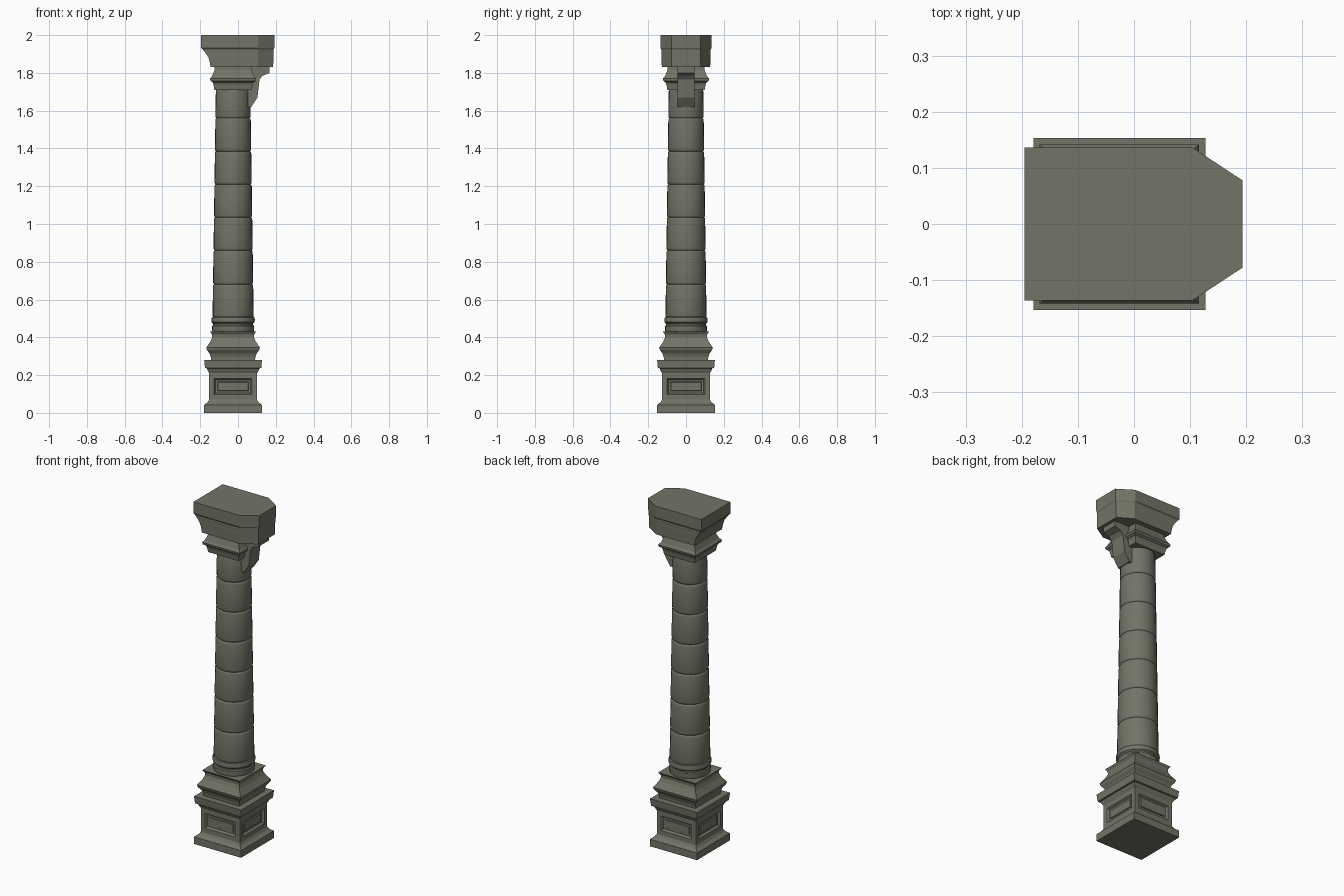
import bpy, bmesh, math

cube = bpy.data.objects.get("Cube")
if cube:
    bpy.data.objects.remove(cube, do_unlink=True)

AXIS_X = -0.026  # the shaft stands off centre

stone = bpy.data.materials.new("olive_grey_stone")
stone.use_nodes = True
COLOUR = (0.17, 0.175, 0.135, 1)
stone.diffuse_color = COLOUR
bsdf = next(n for n in stone.node_tree.nodes if n.type == 'BSDF_PRINCIPLED')
bsdf.inputs["Base Color"].default_value = COLOUR
bsdf.inputs["Roughness"].default_value = 0.8


def finish(name, bm, smooth=False):
    bmesh.ops.recalc_face_normals(bm, faces=bm.faces)
    mesh = bpy.data.meshes.new(name)
    bm.to_mesh(mesh)
    bm.free()
    mesh.materials.append(stone)
    obj = bpy.data.objects.new(name, mesh)
    bpy.context.collection.objects.link(obj)
    if smooth:
        bpy.ops.object.select_all(action='DESELECT')
        obj.select_set(True)
        bpy.context.view_layer.objects.active = obj
        bpy.ops.object.shade_smooth_by_angle(angle=math.radians(35))
    return obj


def loft(rings):
    """Skin a stack of equal-length point rings and cap both ends."""
    bm = bmesh.new()
    loops = [[bm.verts.new(p) for p in ring] for ring in rings]
    n = len(loops[0])
    for low, high in zip(loops, loops[1:]):
        for i in range(n):
            j = (i + 1) % n
            bm.faces.new((low[i], low[j], high[j], high[i]))
    bm.faces.new(loops[0][::-1])
    bm.faces.new(loops[-1])
    return bm


def square_ring(half, z):
    return [(AXIS_X + sx * half, sy * half, z)
            for sx, sy in ((-1, -1), (1, -1), (1, 1), (-1, 1))]


def round_ring(radius, z, n=28):
    return [(AXIS_X + radius * math.cos(math.tau * i / n),
             radius * math.sin(math.tau * i / n), z) for i in range(n)]


# Pedestal with a sunk panel on each side
DIE_LOW, DIE_HIGH = 0.07, 0.21
pedestal = loft([square_ring(h, z) for h, z in (
    (0.153, 0), (0.153, 0.042), (0.143, 0.05), (0.135, 0.056),
    (0.127, DIE_LOW), (0.127, DIE_HIGH), (0.135, 0.225), (0.14, 0.236),
    (0.149, 0.238), (0.153, 0.28))])
bmesh.ops.recalc_face_normals(pedestal, faces=pedestal.faces)
sides = [f for f in pedestal.faces
         if abs(f.normal.z) < 0.1
         and DIE_LOW < f.calc_center_median().z < DIE_HIGH]
for thickness, depth in ((0.027, 0), (0.008, -0.012), (0.01, 0), (0.003, 0.005)):
    bmesh.ops.inset_individual(pedestal, faces=sides, thickness=thickness,
                               depth=depth, use_even_offset=True)
finish("pedestal", pedestal)

# Square moulded base above the pedestal
finish("column_base", loft([square_ring(h, z) for h, z in (
    (0.116, 0.275), (0.118, 0.295), (0.125, 0.315), (0.138, 0.332),
    (0.142, 0.345), (0.132, 0.36), (0.119, 0.38), (0.111, 0.40),
    (0.112, 0.415), (0.122, 0.43))]))

# Round rings under the shaft
finish("base_rings", loft([round_ring(r, z) for r, z in (
    (0.108, 0.425), (0.111, 0.44), (0.111, 0.46), (0.106, 0.465),
    (0.106, 0.473), (0.114, 0.48), (0.115, 0.495), (0.112, 0.505),
    (0.107, 0.508))]), smooth=True)

# Tapering shaft made of drums with worn, rounded joints
joints = (0.505, 0.68, 0.86, 1.035, 1.21, 1.385, 1.56, 1.715)
for k, (low, high) in enumerate(zip(joints, joints[1:])):
    def radius(z):
        return 0.109 - 0.0145 * (z - 0.5)
    finish(f"shaft_drum_{k + 1}", loft([
        round_ring(radius(z) - cut, z) for z, cut in (
            (low, 0.006), (low + 0.004, 0.002), (low + 0.012, 0),
            (high - 0.012, 0), (high - 0.004, 0.002), (high, 0.006))]),
        smooth=True)

# Square moulded capital
finish("capital", loft([square_ring(h, z) for h, z in (
    (0.099, 1.71), (0.103, 1.735), (0.108, 1.75), (0.12, 1.758),
    (0.122, 1.77), (0.112, 1.782), (0.104, 1.80), (0.098, 1.815),
    (0.097, 1.835))]))

# Wide top block: chamfered nose on one end, hollow flare on the other
def block_ring(back, half, nose, z):
    side = [(-back, -half, z), (0.105, -half, z), (nose, -0.078, z)]
    return side + [(x, -y, z) for x, y, z in side[::-1]]

finish("top_block", loft([block_ring(*level) for level in (
    (0.145, 0.128, 0.186, 1.83), (0.15, 0.129, 0.187, 1.86),
    (0.158, 0.13, 0.187, 1.885), (0.172, 0.13, 0.188, 1.905),
    (0.188, 0.131, 0.188, 1.925), (0.195, 0.136, 0.192, 1.932),
    (0.195, 0.136, 0.193, 2.0))]))

# Side bracket carrying the nose of the block
profile = ((0.03, 1.62), (0.07, 1.62), (0.103, 1.67), (0.114, 1.765),
           (0.13, 1.785), (0.168, 1.80), (0.168, 1.835), (0.03, 1.835))
finish("nose_bracket", loft([[(x, y, z) for x, z in profile]
                             for y in (-0.046, 0.046)]))
